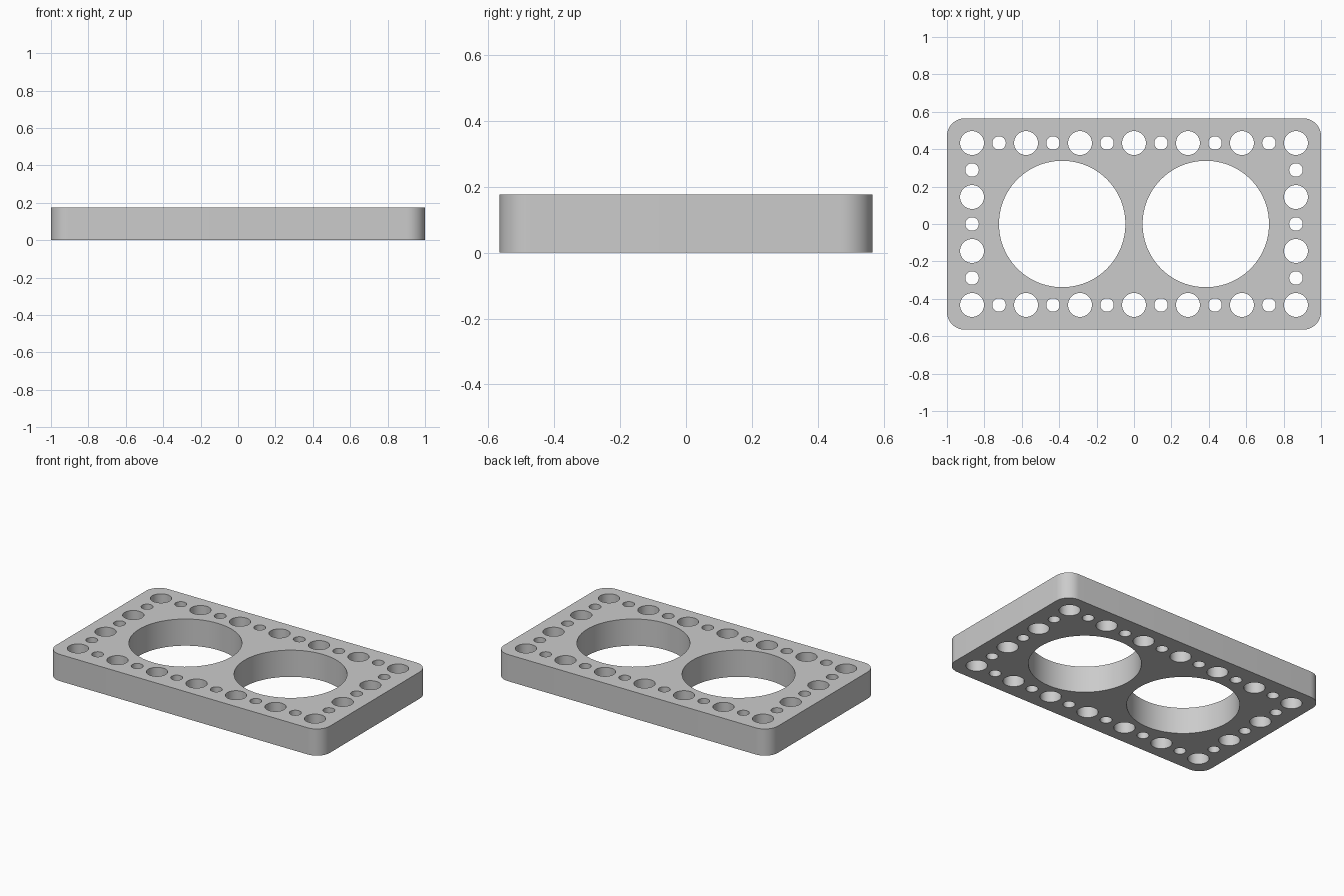
import bpy
import bmesh
from math import cos, sin, pi, radians

cube = bpy.data.objects.get("Cube")
if cube:
    bpy.data.objects.remove(cube, do_unlink=True)

HALF_X, HALF_Y, HEIGHT = 1.0, 0.565, 0.176
CORNER = 0.095
STEP = 0.1443          # half the pitch of the large pin holes
BIG_R, LARGE_R, SMALL_R = 0.338, 0.064, 0.036

gray = bpy.data.materials.new("light gray")
gray.use_nodes = True
color = (0.6, 0.6, 0.6, 1)
gray.diffuse_color = color
gray.node_tree.nodes["Principled BSDF"].inputs["Base Color"].default_value = color

outline = bpy.data.curves.new("plate_outline", "CURVE")
outline.dimensions = "2D"
outline.fill_mode = "BOTH"
outline.extrude = HEIGHT / 2


def add_loop(points):
    spline = outline.splines.new("POLY")
    spline.points.add(len(points) - 1)
    for p, (x, y) in zip(spline.points, points):
        p.co = (x, y, 0, 1)
    spline.use_cyclic_u = True


def arc(cx, cy, r, start, sweep, n):
    return [(cx + r * cos(start + sweep * i / n), cy + r * sin(start + sweep * i / n))
            for i in range(n + 1)]


def hole(x, y, r, n):
    add_loop(arc(x, y, r, 0, 2 * pi, n)[:-1])


# Rounded rectangular rim
rim = []
for i, (sx, sy) in enumerate([(1, 1), (-1, 1), (-1, -1), (1, -1)]):
    rim += arc(sx * (HALF_X - CORNER), sy * (HALF_Y - CORNER), CORNER, i * pi / 2, pi / 2, 12)
add_loop(rim)

# Two big round openings
for side in (-1, 1):
    hole(side * 0.384, 0, BIG_R, 96)

# Alternating large and small pin holes around the border
for i in range(-6, 7):
    for j in range(-3, 4):
        if abs(i) == 6 or abs(j) == 3:
            large = (i + j) % 2 == 1
            hole(i * STEP, j * STEP, LARGE_R if large else SMALL_R, 40)

# Turn the filled outline into a solid plate
plate = bpy.data.objects.new("perforated_plate", outline)
bpy.context.collection.objects.link(plate)
plate.location.z = HEIGHT / 2
bpy.ops.object.select_all(action="DESELECT")
plate.select_set(True)
bpy.context.view_layer.objects.active = plate
bpy.ops.object.convert(target="MESH")
plate = bpy.context.object
mesh = plate.data
bm = bmesh.new()
bm.from_mesh(mesh)
bmesh.ops.remove_doubles(bm, verts=bm.verts, dist=0.0001)
bmesh.ops.recalc_face_normals(bm, faces=bm.faces)
bm.to_mesh(mesh)
bm.free()
mesh.materials.clear()
mesh.materials.append(gray)
bpy.ops.object.shade_smooth_by_angle(angle=radians(30))
